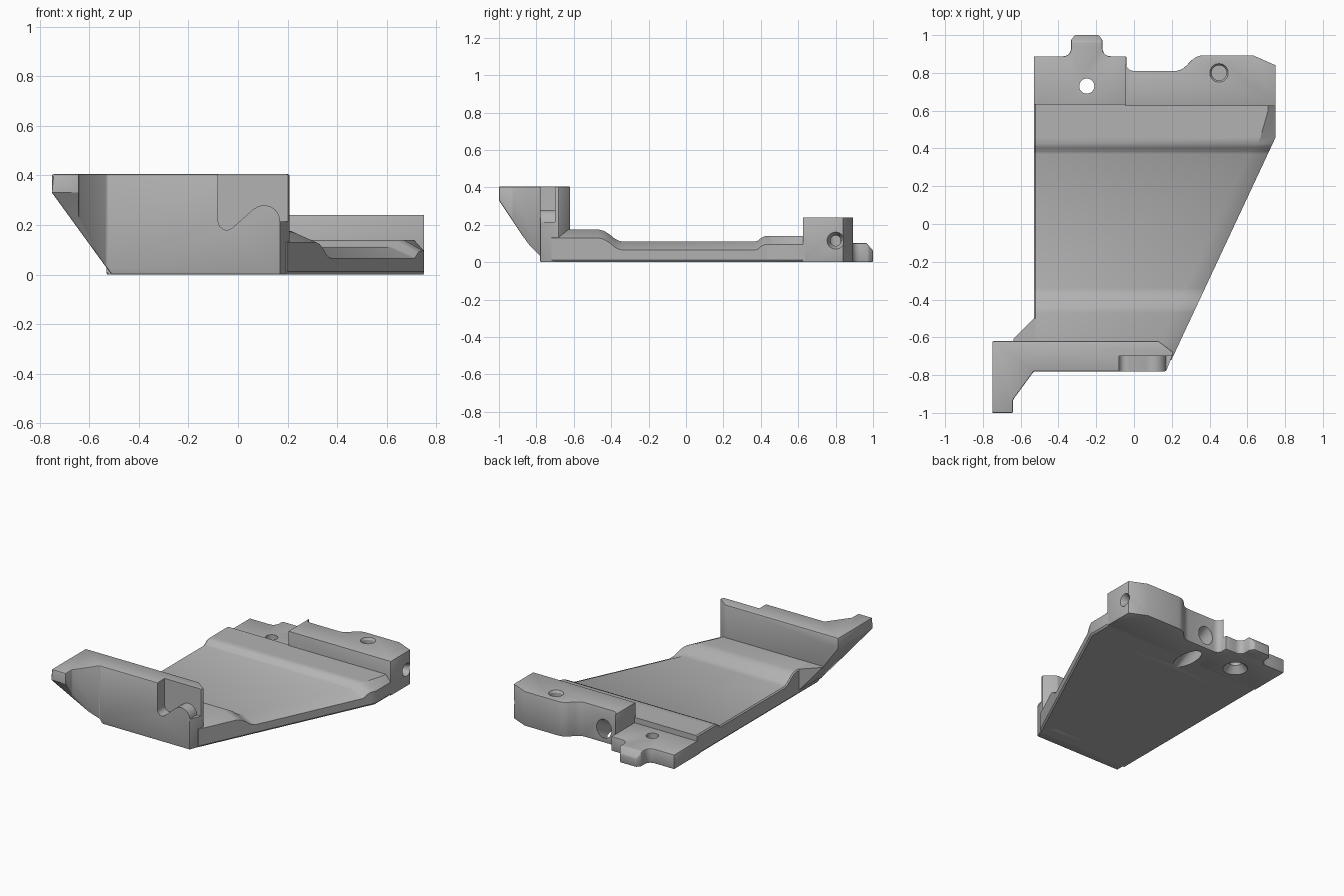
import bpy, bmesh, math
from mathutils import Vector, Matrix

if "Cube" in bpy.data.objects:
    bpy.data.objects.remove(bpy.data.objects["Cube"], do_unlink=True)

grey = bpy.data.materials.new("plain_grey")
grey.use_nodes = True
COLOUR = (0.45, 0.45, 0.45, 1)
grey.diffuse_color = COLOUR
grey.node_tree.nodes["Principled BSDF"].inputs["Base Color"].default_value = COLOUR


def to_object(name, bm):
    bmesh.ops.recalc_face_normals(bm, faces=bm.faces)
    mesh = bpy.data.meshes.new(name)
    bm.to_mesh(mesh)
    bm.free()
    mesh.materials.append(grey)
    obj = bpy.data.objects.new(name, mesh)
    bpy.context.collection.objects.link(obj)
    return obj


def loft(name, rings):
    """Skin a row of matching closed sections and cap the ends."""
    bm = bmesh.new()
    rows = [[bm.verts.new(p) for p in ring] for ring in rings]
    n = len(rows[0])
    for a, b in zip(rows, rows[1:]):
        for i in range(n):
            j = (i + 1) % n
            bm.faces.new((a[i], a[j], b[j], b[i]))
    bm.faces.new(rows[0])
    bm.faces.new(rows[-1])
    return to_object(name, bm)


def prism(name, plan, low, high):
    return loft(name, [[(x, y, z) for x, y in plan] for z in (low, high)])


def trim(obj, point, normal):
    """Slice away everything on the normal side of a plane."""
    bm = bmesh.new()
    bm.from_mesh(obj.data)
    geom = bm.verts[:] + bm.edges[:] + bm.faces[:]
    cut = bmesh.ops.bisect_plane(bm, geom=geom, plane_co=point, plane_no=normal, clear_outer=True)
    edges = [e for e in cut["geom_cut"] if isinstance(e, bmesh.types.BMEdge)]
    bmesh.ops.holes_fill(bm, edges=edges)
    bmesh.ops.recalc_face_normals(bm, faces=bm.faces)
    bm.to_mesh(obj.data)
    bm.free()


def rod(start, end, r1, r2=None):
    """Round cutter between two points, tapered if r2 is given."""
    start, end = Vector(start), Vector(end)
    axis = end - start
    bm = bmesh.new()
    turn = axis.to_track_quat("Z", "Y").to_matrix().to_4x4()
    bmesh.ops.create_cone(bm, cap_ends=True, segments=32, radius1=r1,
                          radius2=r1 if r2 is None else r2, depth=axis.length,
                          matrix=Matrix.Translation((start + end) / 2) @ turn)
    cutter = to_object("cutter", bm)
    cutter.hide_render = True
    return cutter


def finish(obj, bevel=0, cutters=()):
    """Soften edges, cut the openings and bake the result."""
    if bevel:
        mod = obj.modifiers.new("edge", "BEVEL")
        mod.width = bevel
        mod.segments = 2
        mod.limit_method = "ANGLE"
        mod.angle_limit = math.radians(35)
    for cutter in cutters:
        mod = obj.modifiers.new("cut", "BOOLEAN")
        mod.operation = "DIFFERENCE"
        mod.solver = "EXACT"
        mod.object = cutter
    bpy.context.view_layer.update()
    graph = bpy.context.evaluated_depsgraph_get()
    mesh = bpy.data.meshes.new_from_object(obj.evaluated_get(graph))
    obj.modifiers.clear()
    obj.data = mesh
    bpy.ops.object.select_all(action="DESELECT")
    obj.select_set(True)
    bpy.context.view_layer.objects.active = obj
    bpy.ops.object.shade_smooth_by_angle(angle=math.radians(30))


def arc(cx, cy, r, a, b, steps=6):
    angles = [math.radians(a + (b - a) * i / steps) for i in range(steps + 1)]
    return [(cx + r * math.cos(t), cy + r * math.sin(t)) for t in angles]


LEFT, RIGHT = -0.53, 0.75


def slant(y):
    return min(RIGHT, 0.17 + (y + 0.78) * 0.468)


# Cutters for the drilled holes
angled_bore = rod((0.07, 0.43, -0.1), (0.07, 1.01, 0.2), 0.058)
top_bore = rod((0.45, 0.8, 0.08), (0.45, 0.8, 0.3), 0.04)
top_sink = rod((0.45, 0.8, 0.225), (0.45, 0.8, 0.255), 0.04, 0.058)
side_bore = rod((0.42, 0.8, 0.115), (0.8, 0.8, 0.115), 0.028)
side_sink = rod((0.71, 0.8, 0.115), (0.76, 0.8, 0.115), 0.028, 0.05)
plate_bore = rod((-0.25, 0.73, -0.1), (-0.25, 0.73, 0.2), 0.04)
plate_sink = rod((-0.25, 0.73, -0.01), (-0.25, 0.73, 0.045), 0.09, 0.04)

# Deck: stepped floor with a sloped shoulder along the slanted edge
profile = [(-0.72, 0.175), (-0.47, 0.175), (-0.44, 0.168), (-0.41, 0.15), (-0.38, 0.125),
           (-0.36, 0.115), (-0.34, 0.11), (0.37, 0.11), (0.385, 0.115), (0.405, 0.132),
           (0.425, 0.14), (0.46, 0.14), (0.60, 0.14), (0.635, 0.14)]
sections = []
for y, z in profile:
    outer = slant(y)
    inner = outer - (0.1 if y < 0.4 else 0.08 if y < 0.6 else 0.04)
    sections.append([(LEFT + 0.01, y, 0), (LEFT, y, 0.012), (LEFT, y, z - 0.008),
                     (LEFT + 0.008, y, z), (inner, y, z), (outer, y, z - 0.045),
                     (outer, y, 0.012), (outer - 0.01, y, 0)])
deck = loft("deck", sections)
finish(deck, 0, [angled_bore])

# Front wall with its side arm, undercut on two sides
wall = prism("front_wall", [(-0.75, -0.62), (0.13, -0.62), (0.21, -0.68), (0.17, -0.78),
                            (LEFT, -0.78), (-0.64, -0.93), (-0.64, -1), (-0.75, -1)], 0, 0.405)
side_cut = ((-0.75, 0, 0.33), (-0.33, 0, -0.24))
front_cut = ((0, -1, 0.33), (0, -0.33, -0.22))
trim(wall, *side_cut)
trim(wall, *front_cut)
notch = [(-0.08, 0.5)] + arc(-0.045, 0.215, 0.035, 180, 300)
notch += arc(0.105, 0.215, 0.065, 130, 0) + [(0.3, 0.215), (0.3, 0.5)]
notch_cutter = loft("cutter", [[(x, y, z) for x, z in notch] for y in (-0.9, -0.70)])
notch_cutter.hide_render = True
finish(wall, 0.007, [notch_cutter])

# Gusset joining the arm to the deck
gusset = prism("arm_gusset", [(LEFT, -0.50), (-0.65, -0.62), (-0.65, -0.65), (-0.5, -0.65),
                              (-0.5, -0.50)], 0, 0.175)
trim(gusset, *side_cut)
finish(gusset)

# Raised rear block with a scooped back edge
block_plan = [(-0.045, 0.625), (RIGHT, 0.625), (RIGHT, 0.84), (0.63, 0.893), (0.37, 0.893)]
block_plan += arc(0.37, 0.80, 0.093, 100, 135, 4) + arc(0.215, 0.893, 0.083, -40, -90, 4)
block_plan += arc(0.0, 0.855, 0.045, 270, 180, 5)
block = prism("rear_block", block_plan, 0, 0.24)
finish(block, 0.012, [angled_bore, top_bore, top_sink, side_bore, side_sink])

# Low rear plate with a tongue
half = [(0.28, 0.60), (0.28, 0.888), (0.145, 0.888)]
half += arc(0.125, 0.93, 0.042, -90, -180, 5) + [(0.083, 0.975), (0.062, 1.0)]
plate_plan = [(-0.25 + (x if x < 0.2 else 0.21), y) for x, y in half]
plate_plan += [(-0.25 - x, y) for x, y in reversed(half)]
plate = prism("rear_plate", plate_plan, 0, 0.102)
trim(plate, (0, 0.965, 0.102), (0, 0.04, 0.035))
finish(plate, 0.006, [plate_bore, plate_sink])

# Remove the cutters
for obj in [o for o in bpy.data.objects if o.name.startswith("cutter")]:
    bpy.data.objects.remove(obj, do_unlink=True)
